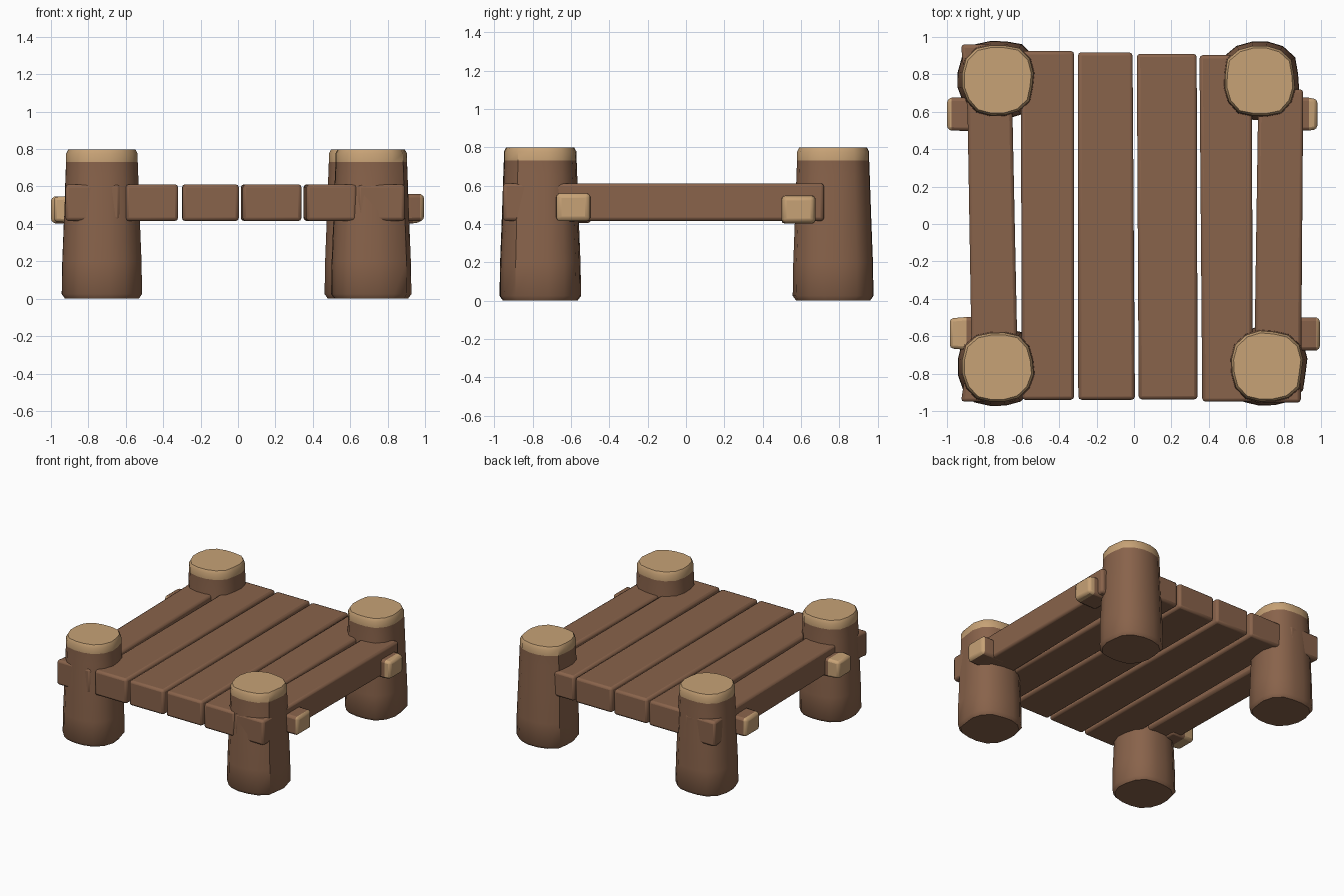
import bpy, bmesh, math, random

random.seed(4)
if "Cube" in bpy.data.objects:
    bpy.data.objects.remove(bpy.data.objects["Cube"])


def material(name, rgb):
    m = bpy.data.materials.new(name)
    m.use_nodes = True
    m.diffuse_color = (*rgb, 1)
    m.node_tree.nodes["Principled BSDF"].inputs["Base Color"].default_value = (*rgb, 1)
    return m


BARK = material("brown wood", (0.25, 0.125, 0.07))
CUT = material("pale cut wood", (0.57, 0.36, 0.18))


def finish(name, bm, bevel):
    bmesh.ops.recalc_face_normals(bm, faces=bm.faces)
    me = bpy.data.meshes.new(name)
    bm.to_mesh(me)
    bm.free()
    me.materials.append(BARK)
    me.materials.append(CUT)
    ob = bpy.data.objects.new(name, me)
    bpy.context.collection.objects.link(ob)
    if bevel:
        mod = ob.modifiers.new("soft edges", "BEVEL")
        mod.width = bevel
        mod.segments = 2
        mod.limit_method = "ANGLE"
        mod.angle_limit = math.radians(50)
    bpy.ops.object.select_all(action="DESELECT")
    ob.select_set(True)
    bpy.context.view_layer.objects.active = ob
    bpy.ops.object.shade_smooth_by_angle(angle=math.radians(40))
    return ob


def loft(name, rings, pale_from, bevel=0):
    """Skin a list of closed rings; faces from ring pale_from onward are pale."""
    bm = bmesh.new()
    loops = [[bm.verts.new(p) for p in ring] for ring in rings]
    n = len(loops[0])
    bm.faces.new(loops[0])
    for k in range(len(loops) - 1):
        for i in range(n):
            j = (i + 1) % n
            f = bm.faces.new((loops[k][i], loops[k][j], loops[k + 1][j], loops[k + 1][i]))
            f.material_index = int(k >= pale_from)
    bm.faces.new(loops[-1]).material_index = int(pale_from < len(loops))
    return finish(name, bm, bevel)


# Posts: tapered, slightly squared logs with a pale cap
SIDES = 16
PROFILE = [(0.195, 0.01), (0.213, 0.025), (0.21, 0.2), (0.2, 0.45),
           (0.193, 0.65), (0.19, 0.73), (0.19, 0.775), (0.178, 0.798)]


def post(name, x, y):
    wobble = [random.uniform(0.965, 1.02) for _ in range(SIDES)]
    rings = []
    for r, z in PROFILE:
        ring = []
        for i in range(SIDES):
            a = math.tau * (i + 0.5) / SIDES
            c, s = math.cos(a), math.sin(a)
            k = r * wobble[i] / (abs(c) ** 2.6 + abs(s) ** 2.6) ** (1 / 2.6)
            ring.append((x + c * k, y + s * k, max(0, z - 0.01 if z < 0.02 else z)))
        rings.append(ring)
    loft(name, rings, 5)


post("front_right_post", -0.728, -0.765)
post("back_right_post", -0.728, 0.77)
post("front_left_post", 0.712, -0.762)
post("back_left_post", 0.672, 0.765)


# Planks: lofted along y through (y, x_min, x_max) stations
def plank(name, stations):
    rings = [[(a, y, 0.415), (b, y, 0.415), (b, y, 0.612), (a, y, 0.612)]
             for y, a, b in stations]
    loft(name, rings, 99, 0.018)


plank("right_edge_plank", [(-0.95, -0.925, -0.63), (-0.6, -0.87, -0.625),
                           (0.6, -0.89, -0.65), (0.96, -0.925, -0.66)])
plank("right_plank", [(-0.94, -0.6, -0.32), (0.925, -0.605, -0.32)])
plank("right_middle_plank", [(-0.94, -0.298, 0.005), (0.918, -0.3, -0.008)])
plank("left_middle_plank", [(-0.938, 0.025, 0.34), (0.91, 0.015, 0.335)])
plank("left_plank", [(-0.95, 0.365, 0.635), (0.903, 0.35, 0.63)])
plank("left_edge_plank", [(-0.955, 0.64, 0.892), (0.72, 0.665, 0.905)])


# Pegs: short square stubs on the sides with a pale outer end
def peg(name, side, y, z, reach, pale):
    rings = []
    for x, h in ((0.78, 0.09), (reach - pale, 0.088), (reach, 0.08)):
        w = h * 0.82
        rings.append([(side * x, y - h, z - w), (side * x, y + h, z - w),
                      (side * x, y + h, z + w), (side * x, y - h, z + w)])
    loft(name, rings, 1, 0.018)


peg("front_right_peg", -1, -0.585, 0.478, 0.985, 0.09)
peg("back_right_peg", -1, 0.587, 0.475, 1.0, 0.025)
peg("front_left_peg", 1, -0.588, 0.487, 0.995, 0.018)
peg("back_left_peg", 1, 0.587, 0.475, 0.98, 0.045)
